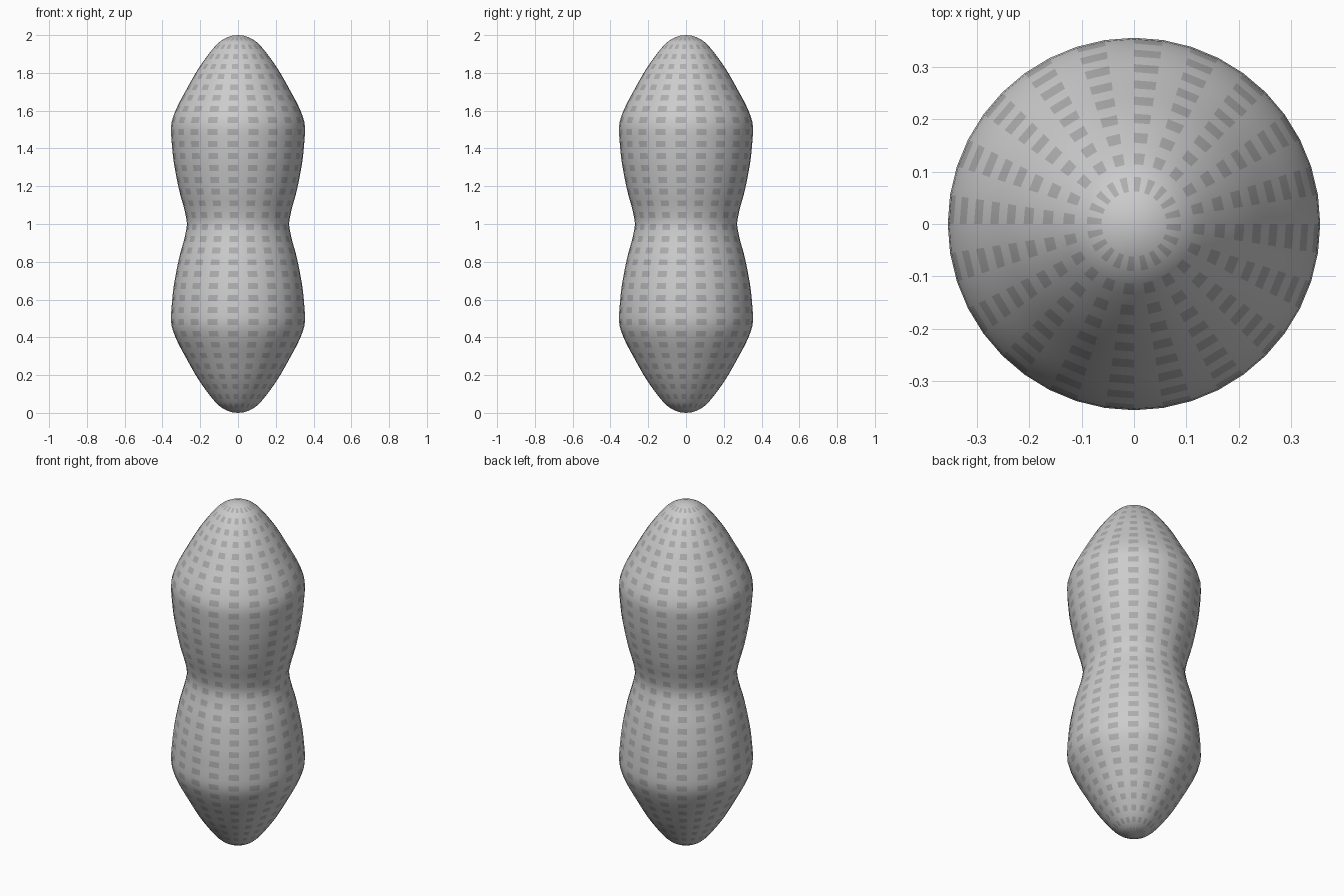
import bpy, bmesh, math
from mathutils import Vector

if "Cube" in bpy.data.objects:
    bpy.data.objects.remove(bpy.data.objects["Cube"])

SIDES, RINGS = 40, 72

# Half profile from waist to tip: (radius, height)
half = [(0.27, 1.0), (0.277, 1.045), (0.287, 1.09), (0.312, 1.18), (0.339, 1.32), (0.350, 1.42),
        (0.355, 1.50), (0.349, 1.55), (0.322, 1.62), (0.277, 1.705), (0.205, 1.83), (0.118, 1.945),
        (0.06, 1.987), (0, 2.0)]
pts = [Vector((r, 2 - z)) for r, z in reversed(half[1:])] + [Vector(p) for p in half]


def smooth(points, steps=12):
    """Catmull-Rom curve through the points, mirrored across the axis at the tips."""
    flip = lambda p: Vector((-p.x, p.y))
    p = [flip(points[1])] + points + [flip(points[-2])]
    out = []
    for a, b, c, d in zip(p, p[1:], p[2:], p[3:]):
        for i in range(steps):
            t = i / steps
            out.append(0.5 * (2 * b + (c - a) * t + (2 * a - 5 * b + 4 * c - d) * t * t
                              + (3 * b - a - 3 * c + d) * t ** 3))
    return out + [points[-1]]


def resample(points, n):
    """n + 1 points evenly spaced along the curve."""
    dist = [0]
    for a, b in zip(points, points[1:]):
        dist.append(dist[-1] + (b - a).length)
    out, k = [], 0
    for i in range(n + 1):
        s = dist[-1] * i / n
        while k < len(points) - 2 and dist[k + 1] < s:
            k += 1
        out.append(points[k].lerp(points[k + 1], (s - dist[k]) / (dist[k + 1] - dist[k])))
    return out


def grey(name, v):
    m = bpy.data.materials.new(name)
    m.diffuse_color = (v, v, v, 1)
    m.use_nodes = True
    m.node_tree.nodes["Principled BSDF"].inputs["Base Color"].default_value = m.diffuse_color
    return m


# Peanut shell: lathed profile with dark dimples on alternate faces
profile = resample(smooth(pts), RINGS)
bm = bmesh.new()
bottom = bm.verts.new((0, 0, 0))
top = bm.verts.new((0, 0, 2))
rings = []
for p in profile[1:-1]:
    rings.append([bm.verts.new((p.x * math.cos(math.tau * i / SIDES),
                                p.x * math.sin(math.tau * i / SIDES), p.y)) for i in range(SIDES)])
for i in range(SIDES):
    j = (i + 1) % SIDES
    bm.faces.new((bottom, rings[0][j], rings[0][i]))
    bm.faces.new((top, rings[-1][i], rings[-1][j]))
    for k, (lo, hi) in enumerate(zip(rings, rings[1:])):
        f = bm.faces.new((lo[i], lo[j], hi[j], hi[i]))
        f.material_index = int(i % 2 == 1 and k % 2 == 0)
for f in bm.faces:
    f.smooth = True
mesh = bpy.data.meshes.new("peanut_shell")
bm.to_mesh(mesh)
bm.free()
mesh.materials.append(grey("shell_grey", 0.6))
mesh.materials.append(grey("dimple_grey", 0.42))
shell = bpy.data.objects.new("peanut_shell", mesh)
bpy.context.collection.objects.link(shell)
